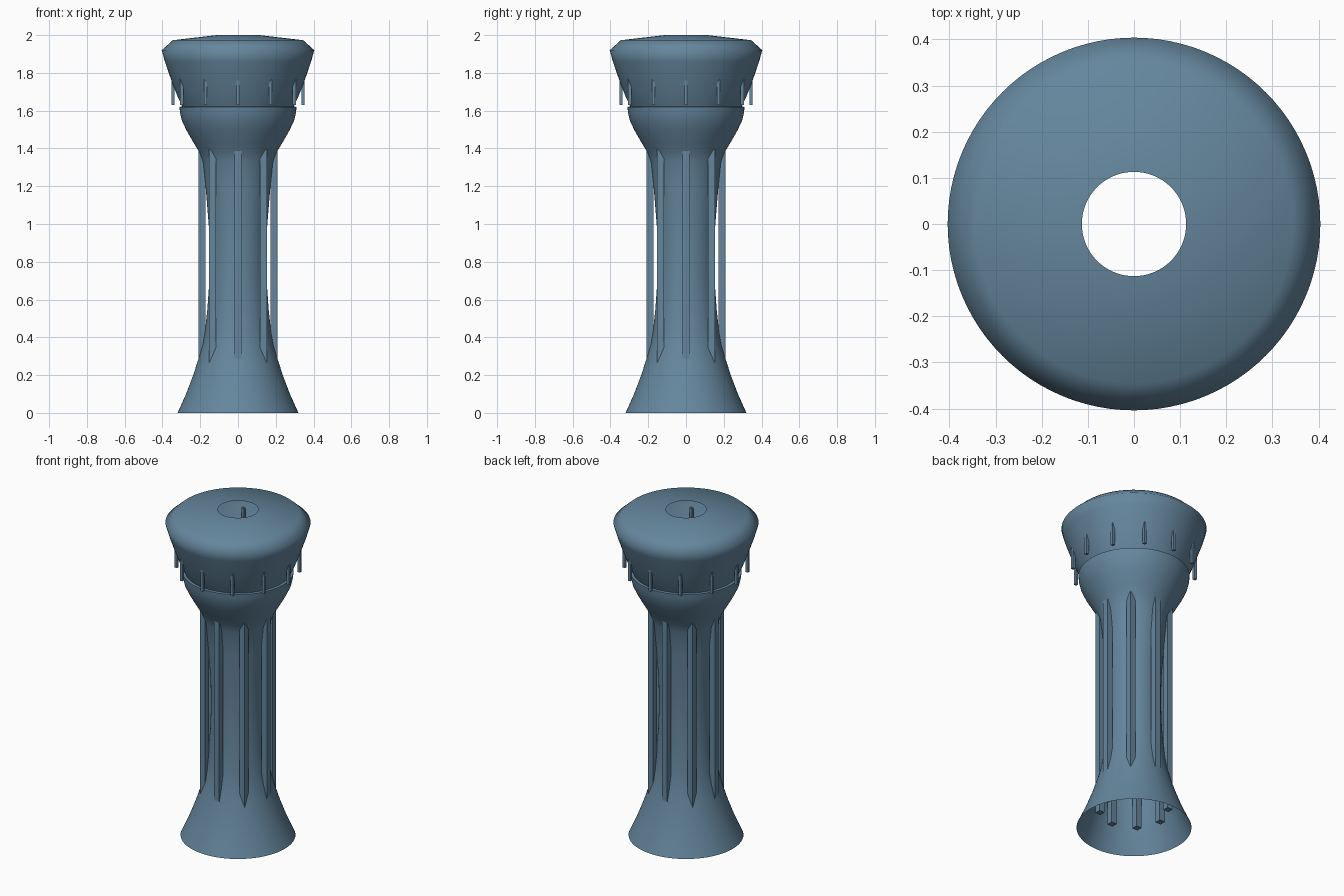
import bpy, bmesh, math
from mathutils import Matrix, Vector

cube = bpy.data.objects.get("Cube")
if cube:
    bpy.data.objects.remove(cube, do_unlink=True)

SEGMENTS = 96
COLOUR = (0.13, 0.24, 0.34, 1.0)
steel = bpy.data.materials.new("steel_blue")
steel.use_nodes = True
steel.diffuse_color = COLOUR
steel.node_tree.nodes["Principled BSDF"].inputs["Base Color"].default_value = COLOUR


def add_object(name, bm):
    mesh = bpy.data.meshes.new(name)
    bm.to_mesh(mesh)
    bm.free()
    mesh.materials.append(steel)
    obj = bpy.data.objects.new(name, mesh)
    bpy.context.collection.objects.link(obj)
    return obj


def lathe(name, profile):
    """Spin a (radius, height) outline about z into an open thin shell."""
    bm = bmesh.new()
    rings = []
    for r, z in profile:
        rings.append([bm.verts.new((r * math.cos(a), r * math.sin(a), z))
                      for a in (math.tau * i / SEGMENTS for i in range(SEGMENTS))])
    for low, high in zip(rings, rings[1:]):
        for i in range(SEGMENTS):
            j = (i + 1) % SEGMENTS
            bm.faces.new((low[i], low[j], high[j], high[i]))
    obj = add_object(name, bm)
    bpy.ops.object.select_all(action='DESELECT')
    obj.select_set(True)
    bpy.context.view_layer.objects.active = obj
    bpy.ops.object.shade_smooth_by_angle(angle=math.radians(66))


def post_ring(name, count, radius, width, bottom, top):
    """Ring of upright square posts, all aligned with the axes."""
    for i in range(count):
        a = math.tau * i / count
        centre = Vector((radius * math.cos(a), radius * math.sin(a), (bottom + top) / 2))
        bm = bmesh.new()
        bmesh.ops.create_cube(bm, size=1, matrix=Matrix.Translation(centre)
                              @ Matrix.Diagonal((width, width, top - bottom, 1)))
        add_object(f"{name}_{i + 1}", bm)


# Flared foot, waisted shaft and cup, ending in a narrow ledge
lathe("tower_body", [
    (0.32, 0), (0.275, 0.1), (0.237, 0.2), (0.205, 0.3), (0.188, 0.36),
    (0.175, 0.43), (0.163, 0.54), (0.155, 0.65), (0.15, 0.8), (0.153, 0.97),
    (0.17, 1.18), (0.186, 1.33), (0.205, 1.38), (0.235, 1.43), (0.275, 1.5),
    (0.298, 1.55), (0.307, 1.59), (0.31, 1.62), (0.295, 1.622)])

# Wide head with a bevelled roof and a central opening
lathe("tower_head", [
    (0.295, 1.622), (0.318, 1.67), (0.346, 1.74), (0.37, 1.81),
    (0.387, 1.86), (0.404, 1.92), (0.345, 1.973), (0.113, 2.0)])

# Pillars around the shaft and small pins under the head
post_ring("shaft_pillar", 8, 0.19, 0.037, 0.105, 1.42)
post_ring("head_pin", 12, 0.344, 0.017, 1.63, 1.85)
